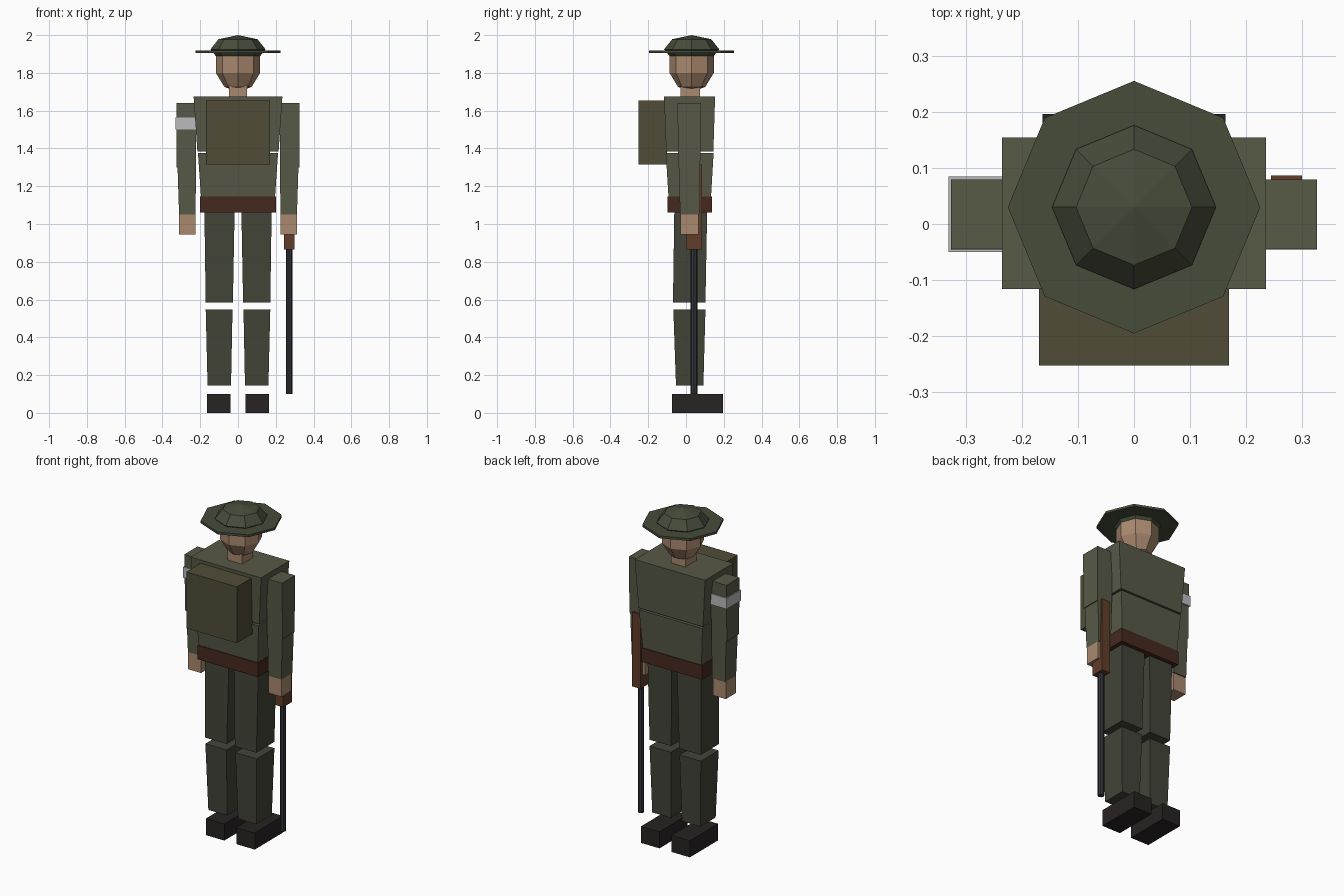
import bpy, bmesh
from mathutils import Matrix

if "Cube" in bpy.data.objects:
    bpy.data.objects.remove(bpy.data.objects["Cube"])

MATS = {}
COLOURS = {
    "cloth": (0.095, 0.10, 0.062), "trousers": (0.055, 0.058, 0.04),
    "helmet": (0.062, 0.072, 0.042), "skin": (0.40, 0.25, 0.16),
    "belt": (0.06, 0.022, 0.013), "pack": (0.082, 0.073, 0.038),
    "boot": (0.02, 0.017, 0.016), "band": (0.50, 0.50, 0.52),
    "wood": (0.12, 0.047, 0.022), "metal": (0.03, 0.034, 0.042),
}
for key, rgb in COLOURS.items():
    MATS[key] = bpy.data.materials.new(key)
    MATS[key].diffuse_color = (*rgb, 1)


def finish(name, bm, mat):
    bmesh.ops.recalc_face_normals(bm, faces=bm.faces)
    mesh = bpy.data.meshes.new(name)
    bm.to_mesh(mesh)
    bm.free()
    mesh.materials.append(MATS[mat])
    obj = bpy.data.objects.new(name, mesh)
    bpy.context.collection.objects.link(obj)
    return obj


def block(name, mat, z0, z1, bottom, top=None, side=1):
    """Tapered box; bottom/top are (x0, x1, y0, y1), side mirrors in x."""
    top = top or bottom
    bm = bmesh.new()
    bmesh.ops.create_cube(bm, size=1)
    for v in bm.verts:
        x0, x1, y0, y1 = top if v.co.z > 0 else bottom
        v.co = (side * (x1 if v.co.x > 0 else x0),
                y1 if v.co.y > 0 else y0,
                z1 if v.co.z > 0 else z0)
    return finish(name, bm, mat)


def ball(name, mat, centre, radii, rings):
    bm = bmesh.new()
    bmesh.ops.create_uvsphere(bm, u_segments=8, v_segments=rings, radius=1)
    bmesh.ops.transform(bm, verts=bm.verts,
                        matrix=Matrix.Translation(centre) @ Matrix.Diagonal((*radii, 1)))
    return finish(name, bm, mat)


def rod(name, mat, x, y, z0, z1, r):
    bm = bmesh.new()
    bmesh.ops.create_cone(bm, cap_ends=True, segments=8, radius1=r, radius2=r,
                          depth=z1 - z0,
                          matrix=Matrix.Translation((x, y, (z0 + z1) / 2)))
    return finish(name, bm, mat)


# Torso, belt, pack and neck
block("chest", "cloth", 1.385, 1.675, (-.215, .215, -.105, .145), (-.235, .235, -.116, .154))
block("waist", "cloth", 1.10, 1.375, (-.193, .193, -.09, .13), (-.212, .212, -.107, .146))
block("belt", "belt", 1.06, 1.145, (-.202, .202, -.097, .137))
block("backpack", "pack", 1.315, 1.655, (-.169, .169, -.252, -.10))
block("neck", "skin", 1.66, 1.78, (-.048, .048, -.03, .075))

# Head and wide-brimmed helmet
ball("head", "skin", (0, .03, 1.845), (.123, .123, .147), 5)
ball("helmet_dome", "helmet", (0, .03, 1.925), (.146, .146, .075), 4)
rod("helmet_brim", "helmet", 0, .03, 1.905, 1.919, .225)

# Arms and legs, both sides
for side, label in ((-1, "left"), (1, "right")):
    block(label + "_upper_arm", "cloth", 1.30, 1.64,
          (.222, .325, -.041, .075), (.222, .326, -.045, .079), side)
    block(label + "_forearm", "cloth", 1.05, 1.30,
          (.225, .312, -.032, .072), (.222, .32, -.036, .075), side)
    block(label + "_hand", "skin", .945, 1.05, (.226, .312, -.03, .066), None, side)
    block(label + "_thigh", "trousers", .585, 1.065,
          (.027, .171, -.069, .103), (.018, .178, -.062, .112), side)
    block(label + "_shin", "trousers", .145, .547,
          (.037, .161, -.053, .092), (.029, .171, -.067, .103), side)
    block(label + "_boot", "boot", 0, .10, (.04, .163, -.073, .196), None, side)

# Armband on one sleeve
block("armband", "band", 1.50, 1.565, (.219, .331, -.05, .085), None, -1)

# Rifle held muzzle down
block("rifle_stock", "wood", .866, 1.315, (.244, .299, .003, .086))
rod("rifle_barrel", "metal", .271, .042, .10, .90, .018)

for m in bpy.data.materials:
    if m.users and not m.is_grease_pencil:
        m.use_nodes = True
        m.node_tree.nodes["Principled BSDF"].inputs["Base Color"].default_value = m.diffuse_color
